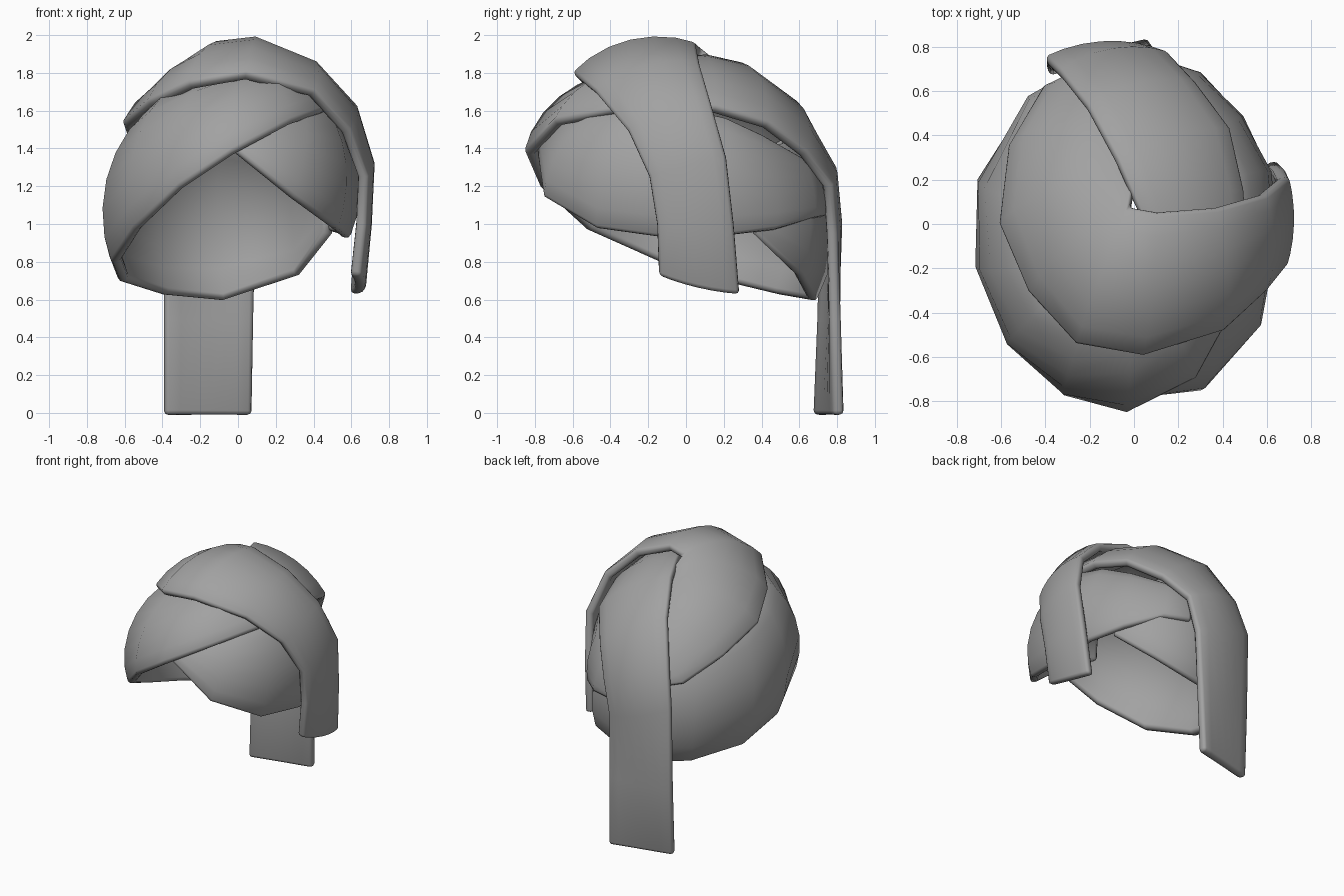
import bpy, bmesh
from mathutils import Vector

CENTRE = Vector((0, 0, 1.1))
RADII = Vector((0.68, 0.80, 0.78))   # head-sized ellipsoid the cloth follows

cloth = bpy.data.materials.new("grey_cloth")
cloth.diffuse_color = (0.36, 0.36, 0.36, 1)


def wrap(name, stations, bulges, thick=0.06, steps=6):
    """Loft a cloth strip between two edges, arcing over the head ellipsoid.
    bulges gives the puff of each station across the strip, in hundredths."""
    bm = bmesh.new()
    rows = []
    for s, bulge in zip(stations, bulges):
        a, b = [Vector((x / r for x, r in zip(Vector(p) - CENTRE, RADII)))
                for p in (s[:3], s[3:])]
        row = []
        for i in range(steps + 1):
            t = i / steps
            r = (a.length * (1 - t) + b.length * t) * (1 + bulge * 0.04 * t * (1 - t))
            d = a.normalized().slerp(b.normalized(), t) * r
            row.append(bm.verts.new(CENTRE + d * RADII))
        rows.append(row)
    for r0, r1 in zip(rows, rows[1:]):
        for i in range(steps):
            bm.faces.new((r0[i], r0[i + 1], r1[i + 1], r1[i]))
    bmesh.ops.recalc_face_normals(bm, faces=bm.faces)
    me = bpy.data.meshes.new(name)
    bm.to_mesh(me)
    bm.free()
    me.materials.append(cloth)
    ob = bpy.data.objects.new(name, me)
    bpy.context.collection.objects.link(ob)
    so = ob.modifiers.new("thickness", 'SOLIDIFY')
    so.thickness, so.offset = thick, 0
    be = ob.modifiers.new("soft_edge", 'BEVEL')
    be.width, be.segments, be.limit_method = 0.022, 2, 'ANGLE'
    be.angle_limit = 1.0
    bpy.ops.object.select_all(action='DESELECT')
    ob.select_set(True)
    bpy.context.view_layer.objects.active = ob
    bpy.ops.object.shade_smooth_by_angle(angle=1.0)
    return ob


# long strip: back right, round the left side, over the brow, down the back as a tail
wrap("main_wrap_and_tail", [
    (.48, .36, .95, .38, .32, 1.38),
    (.31, .59, .73, .20, .50, 1.42),
    (-.08, .66, .60, -.10, .56, 1.47),
    (-.38, .49, .63, -.40, .46, 1.42),
    (-.60, .20, .70, -.52, .10, 1.50),
    (-.64, -.13, .80, -.46, -.20, 1.58),
    (-.53, -.51, .97, -.38, -.35, 1.66),
    (-.30, -.75, 1.19, -.20, -.42, 1.72),
    (-.03, -.83, 1.37, 0, -.35, 1.77),
    (.27, -.68, 1.53, .10, -.25, 1.80),
    (.44, -.37, 1.59, .10, -.12, 1.84),
    (.50, -.12, 1.61, .05, 0, 1.86),
    (.48, .15, 1.60, 0, .10, 1.87),
    (.42, .42, 1.52, -.08, .28, 1.83),
    (.27, .62, 1.37, -.21, .52, 1.66),
    (.15, .75, 1.20, -.33, .67, 1.36),
    (.09, .77, .95, -.39, .73, 1.10),
    (.08, .79, .50, -.39, .72, .50),
    (.07, .81, -.01, -.39, .70, -.01),
], [0, 0, 0, 0, 3, 4, 4, 5, 5, 4, 2, 0, 0, -1, -1, 0, -1, -2, -2])

# strip crossing beneath it round the right side of the head
wrap("right_wrap", [
    (-.20, -.64, 1.45, -.10, -.50, 1.57),
    (-.03, -.77, 1.39, .12, -.55, 1.58),
    (.28, -.73, 1.14, .34, -.44, 1.59),
    (.50, -.46, .98, .44, -.25, 1.60),
    (.56, -.10, .93, .45, 0, 1.60),
    (.57, .20, .94, .43, .20, 1.55),
    (.47, .46, .97, .35, .39, 1.46),
    (.29, .66, 1.03, .20, .60, 1.34),
    (.10, .72, 1.04, .08, .68, 1.28),
], [0, 2, 3, 4, 4, 3, 1, 0, 0])

# crown cap: hangs on the right, crosses the top, tucks under the tail at the back
wrap("crown_wrap", [
    (.62, -.14, .73, .62, .28, .63),
    (.65, -.15, 1.00, .65, .25, 1.00),
    (.66, -.19, 1.25, .67, .21, 1.35),
    (.57, -.30, 1.49, .57, .13, 1.63),
    (.39, -.47, 1.69, .36, .07, 1.83),
    (.04, -.58, 1.78, .10, .05, 1.93),
    (-.25, -.53, 1.73, -.02, .07, 1.91),
    (-.46, -.30, 1.63, 0, .16, 1.83),
    (-.59, 0, 1.52, .02, .26, 1.75),
    (-.55, .34, 1.40, 0, .40, 1.64),
    (-.40, .60, 1.25, -.05, .55, 1.48),
    (-.20, .70, 1.20, -.08, .64, 1.36),
], [1, 1, 1, 3, 3, 4, 4, 4, 4, 3, 1, 0])
